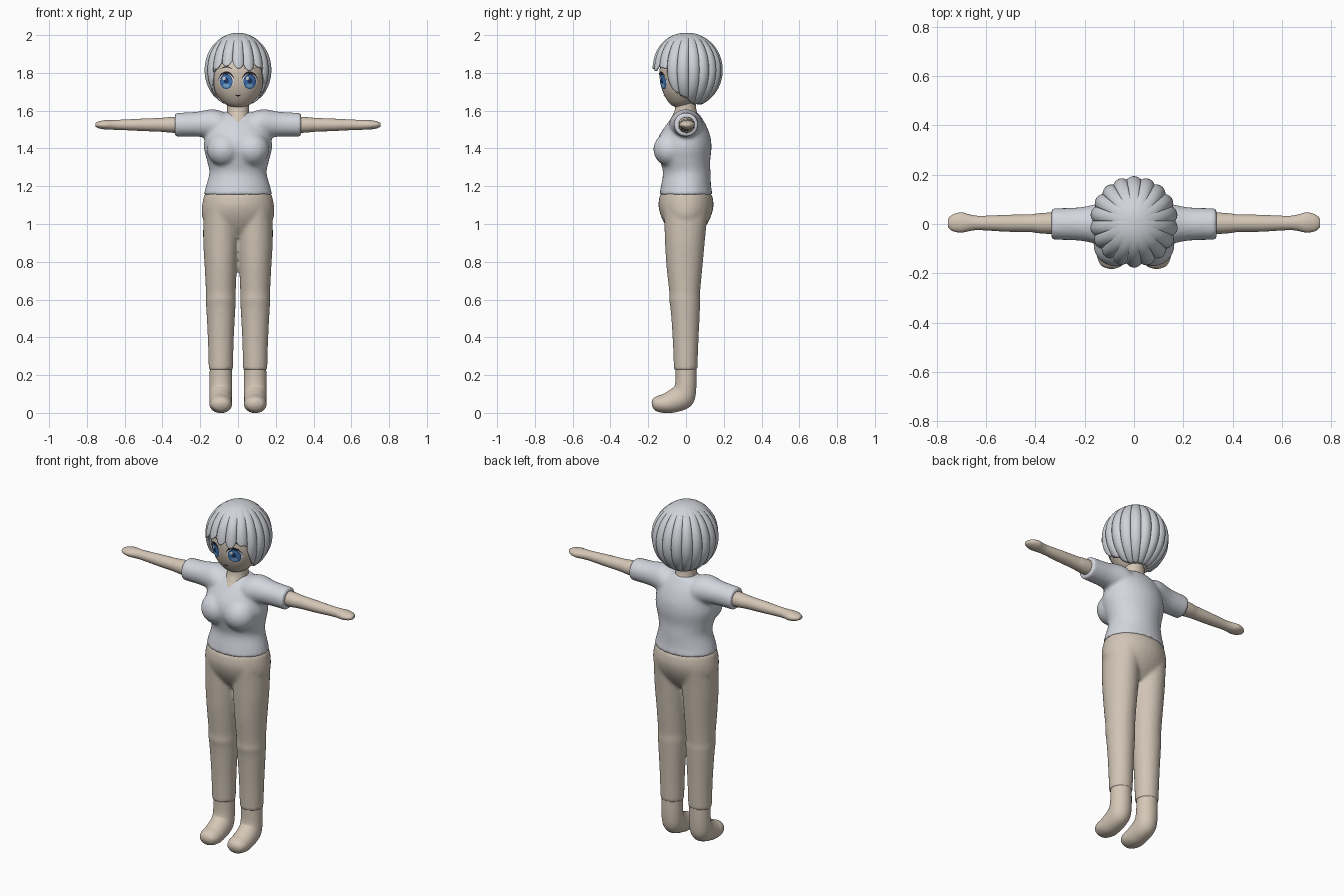
import bpy, bmesh
from math import sin, cos, pi, radians
from mathutils import Vector
from mathutils.bvhtree import BVHTree

if "Cube" in bpy.data.objects:
    bpy.data.objects.remove(bpy.data.objects["Cube"])


def material(name, r, g, b):
    m = bpy.data.materials.new(name)
    m.use_nodes = True
    m.diffuse_color = (r, g, b, 1)
    bsdf = m.node_tree.nodes["Principled BSDF"]
    bsdf.inputs["Base Color"].default_value = (r, g, b, 1)
    bsdf.inputs["Roughness"].default_value = 0.8
    return m


SKIN = material("skin", .66, .57, .47)
CLOTH = material("pale grey cloth", .65, .67, .73)
HAIR = material("silver hair", .63, .65, .69)
TROUSER = material("beige trousers", .63, .55, .46)
BLUE = material("iris blue", .06, .20, .52)
NAVY = material("pupil navy", .015, .04, .14)
WHITE = material("eye white", .85, .87, .9)
BLACK = material("lash black", .015, .012, .015)
SKY = material("iris light blue", .22, .48, .8)


def finish(name, bm, mat):
    bmesh.ops.recalc_face_normals(bm, faces=bm.faces)
    for f in bm.faces:
        f.smooth = True
    me = bpy.data.meshes.new(name)
    bm.to_mesh(me)
    bm.free()
    me.materials.append(mat)
    ob = bpy.data.objects.new(name, me)
    bpy.context.collection.objects.link(ob)
    return ob


def spline(rows, steps=5):
    """Catmull-Rom interpolation of rows of numbers."""
    rows = [Vector(r) for r in rows]
    out = []
    for i in range(len(rows) - 1):
        p, a, b, q = rows[max(i - 1, 0)], rows[i], rows[i + 1], rows[min(i + 2, len(rows) - 1)]
        for k in range(steps):
            t = k / steps
            out.append(a + (b - a) * (t * t * (3 - 2 * t))
                       + (b - p) * (.5 * t * (1 - t) ** 2) - (q - a) * (.5 * t * t * (1 - t)))
    return out + [rows[-1]]


def loft(bm, rings, along_x=False, sides=32):
    """Rings are x, y, z, two radii and a forward tilt in degrees."""
    loops = []
    for x, y, z, ra, rb, tilt in spline(rings):
        t = radians(tilt)
        u = Vector((0, 1, 0)) if along_x else Vector((1, 0, 0))
        v = Vector((0, 0, 1)) if along_x else Vector((0, cos(t), -sin(t)))
        loop = []
        for i in range(sides):
            a = 2 * pi * i / sides
            p = Vector((x, y, z)) + u * ra * cos(a) + v * rb * sin(a)
            p.z = max(p.z, 0)
            loop.append(bm.verts.new(p))
        loops.append(loop)
    for a, b in zip(loops, loops[1:]):
        for i in range(sides):
            j = (i + 1) % sides
            bm.faces.new((a[i], a[j], b[j], b[i]))
    bm.faces.new(loops[0])
    bm.faces.new(loops[-1])


def fuse(ob, voxel, rounds):
    """Melt overlapping volumes into one soft skin."""
    r = ob.modifiers.new("fuse", 'REMESH')
    r.mode, r.voxel_size, r.use_smooth_shade = 'VOXEL', voxel, True
    s = ob.modifiers.new("soften", 'SMOOTH')
    s.factor, s.iterations = .5, rounds


def upright(rows, x=0):
    return [(x, y, z, rx, ry, 0) for z, y, rx, ry in rows]


# Shirt: torso, bust and sleeves fused together
bm = bmesh.new()
loft(bm, upright([(1.152, 0, .183, .142), (1.2, 0, .17, .133), (1.27, .004, .152, .126),
                  (1.33, -.004, .163, .132), (1.4, -.01, .18, .145), (1.46, -.008, .176, .138),
                  (1.52, 0, .165, .108), (1.56, .005, .135, .08), (1.59, .01, .08, .055)]))
for s in (1, -1):
    loft(bm, [(s * x, 0, z, ry, rz, 0) for x, z, ry, rz in
              [(.04, 1.5, .08, .075), (.1, 1.52, .09, .082), (.15, 1.53, .082, .077),
               (.22, 1.528, .068, .066), (.335, 1.525, .064, .063)]], True)
    ball = bmesh.ops.create_uvsphere(bm, u_segments=24, v_segments=16, radius=.09)["verts"]
    bmesh.ops.translate(bm, verts=ball, vec=(s * .075, -.083, 1.395))
fuse(finish("shirt", bm, CLOTH), .01, 6)

# Trousers: pelvis and two legs fused together
bm = bmesh.new()
loft(bm, upright([(1.16, 0, .178, .137), (1.1, 0, .19, .146), (1.04, 0, .19, .132),
                  (.98, 0, .16, .1), (.93, 0, .1, .06)]))
for s in (1, -1):
    loft(bm, upright([(1.08, 0, .088, .12), (1, -.003, .093, .112), (.9, -.006, .093, .105),
                      (.78, -.008, .086, .096), (.64, -.007, .079, .082), (.6, -.007, .08, .083),
                      (.55, -.004, .077, .078), (.4, -.002, .069, .069),
                      (.228, -.002, .064, .062)], s * .091))
fuse(finish("trousers", bm, TROUSER), .01, 4)

# Feet and bare arms
for s, side in ((1, "left"), (-1, "right")):
    bm = bmesh.new()
    loft(bm, [(s * .091, *r) for r in
              [(0, .25, .058, .056, 0), (-.002, .14, .06, .057, 10), (-.022, .085, .06, .068, 45),
               (-.09, .052, .06, .057, 62), (-.135, .046, .058, .047, 75),
               (-.168, .044, .042, .033, 80), (-.18, .044, .015, .012, 80)]])
    finish(side + "_foot", bm, SKIN)
    bm = bmesh.new()
    loft(bm, [(s * x, y, 1.525, ry, rz, 0) for x, y, ry, rz in
              [(.25, .003, .044, .044), (.345, .003, .043, .042), (.39, .003, .04, .038),
               (.42, .003, .036, .036), (.52, .003, .034, .032), (.62, .004, .029, .027),
               (.66, .005, .032, .026), (.7, .006, .041, .025), (.735, .005, .034, .019),
               (.755, .004, .018, .01)]], True)
    finish(side + "_arm", bm, SKIN)

# Neck, flaring out into the neckline
bm = bmesh.new()
loft(bm, upright([(1.5, -.012, .03, .09), (1.53, -.012, .05, .086), (1.57, -.004, .058, .07),
                  (1.61, -.002, .058, .056), (1.7, 0, .058, .054)]))
finish("neck", bm, SKIN)

# Head
bm = bmesh.new()
loft(bm, upright([(1.615, -.03, .015, .015), (1.628, -.025, .055, .05), (1.655, -.02, .09, .08),
                  (1.7, -.015, .122, .108), (1.76, -.013, .139, .125), (1.83, -.01, .142, .128),
                  (1.9, 0, .12, .11), (1.95, 0, .06, .06)]), sides=48)
bm.normal_update()
face_surface = BVHTree.FromBMesh(bm)
finish("head", bm, SKIN)


# Hair: a fluted cap whose rim runs low at the back and lifts over the face
def rim(phi):
    ease = lambda a, b: max(0, min(1, (phi - a) / (b - a)))
    return 78 + 44 * ease(42, 64) + 36 * ease(62, 108)


bm = bmesh.new()
columns, rows, flutes = 180, 30, 18
grid = []
for j in range(rows + 1):
    ring = []
    for i in range(columns):
        a = 2 * pi * i / columns
        phi = abs((i * 360 / columns + 180) % 360 - 180)
        front = max(0, cos(a))
        wave = abs(cos(a * flutes / 2))
        tooth = wave * (14 if phi < 75 else 5) + 4 * sin(5 * a) * front
        t = max(.02, j / rows) * radians(rim(phi) + tooth - 4)
        ridge = 1 + .085 * (wave - .55) * min(1, max(0, t - .25) * 1.3)
        r = sin(t) ** (1 - .22 * front) * ridge * (1 + .04 * front)
        ring.append(bm.verts.new((.16 * r * sin(a), .012 - .164 * r * cos(a), 1.815 + .185 * cos(t))))
    grid.append(ring)
for a, b in zip(grid, grid[1:]):
    for i in range(columns):
        k = (i + 1) % columns
        bm.faces.new((a[i], a[k], b[k], b[i]))
bm.faces.new(grid[0])
hair = finish("hair", bm, HAIR)
shell = hair.modifiers.new("thickness", 'SOLIDIFY')
shell.thickness, shell.offset = .012, -1


# Face details: thin patches laid on the head
def on_face(x, z, lift):
    hit = face_surface.ray_cast(Vector((x, -1, z)), Vector((0, 1, 0)))[0]
    return (x, hit.y - lift, z)


def disc(name, mat, x, z, rx, rz, lift):
    bm = bmesh.new()
    n, prev = 28, None
    for k in range(1, 6):
        ring = [bm.verts.new(on_face(x + rx * k / 5 * cos(2 * pi * i / n),
                                     z + rz * k / 5 * sin(2 * pi * i / n), lift)) for i in range(n)]
        if prev:
            for i in range(n):
                h = (i + 1) % n
                bm.faces.new((prev[i], prev[h], ring[h], ring[i]))
        else:
            bm.faces.new(ring)
        prev = ring
    finish(name, bm, mat)


def stroke(name, mat, points, width, lift):
    bm = bmesh.new()
    path = spline([(x, z) for x, z in points], 6)
    last = len(path) - 1
    pairs = []
    for i, (x, z) in enumerate(path):
        w = width * (.25 + .75 * sin(pi * i / last))
        pairs.append([bm.verts.new(on_face(x, z + d * w / 2, lift)) for d in (1, -1)])
    for a, b in zip(pairs, pairs[1:]):
        bm.faces.new((a[0], a[1], b[1], b[0]))
    finish(name, bm, mat)


for s, side in ((1, "left"), (-1, "right")):
    x = s * .062
    disc(side + "_eye_white", WHITE, x, 1.757, .04, .04, .002)
    disc(side + "_iris_rim", NAVY, x, 1.754, .033, .04, .003)
    disc(side + "_iris", BLUE, x, 1.752, .03, .036, .004)
    disc(side + "_iris_glow", SKY, x, 1.733, .017, .011, .005)
    disc(side + "_pupil", NAVY, x, 1.758, .012, .017, .005)
    disc(side + "_eye_glint", WHITE, x - .012, 1.771, .008, .009, .006)
    stroke(side + "_lash", BLACK, [(x - s * .042, 1.768), (x - s * .025, 1.793), (x, 1.801),
                                   (x + s * .028, 1.79), (x + s * .044, 1.76)], .013, .006)
    stroke(side + "_brow", BLACK, [(x - s * .03, 1.822), (x, 1.832), (x + s * .03, 1.822)], .006, .003)
stroke("mouth", BLACK, [(-.016, 1.684), (0, 1.678), (.016, 1.684)], .007, .003)
